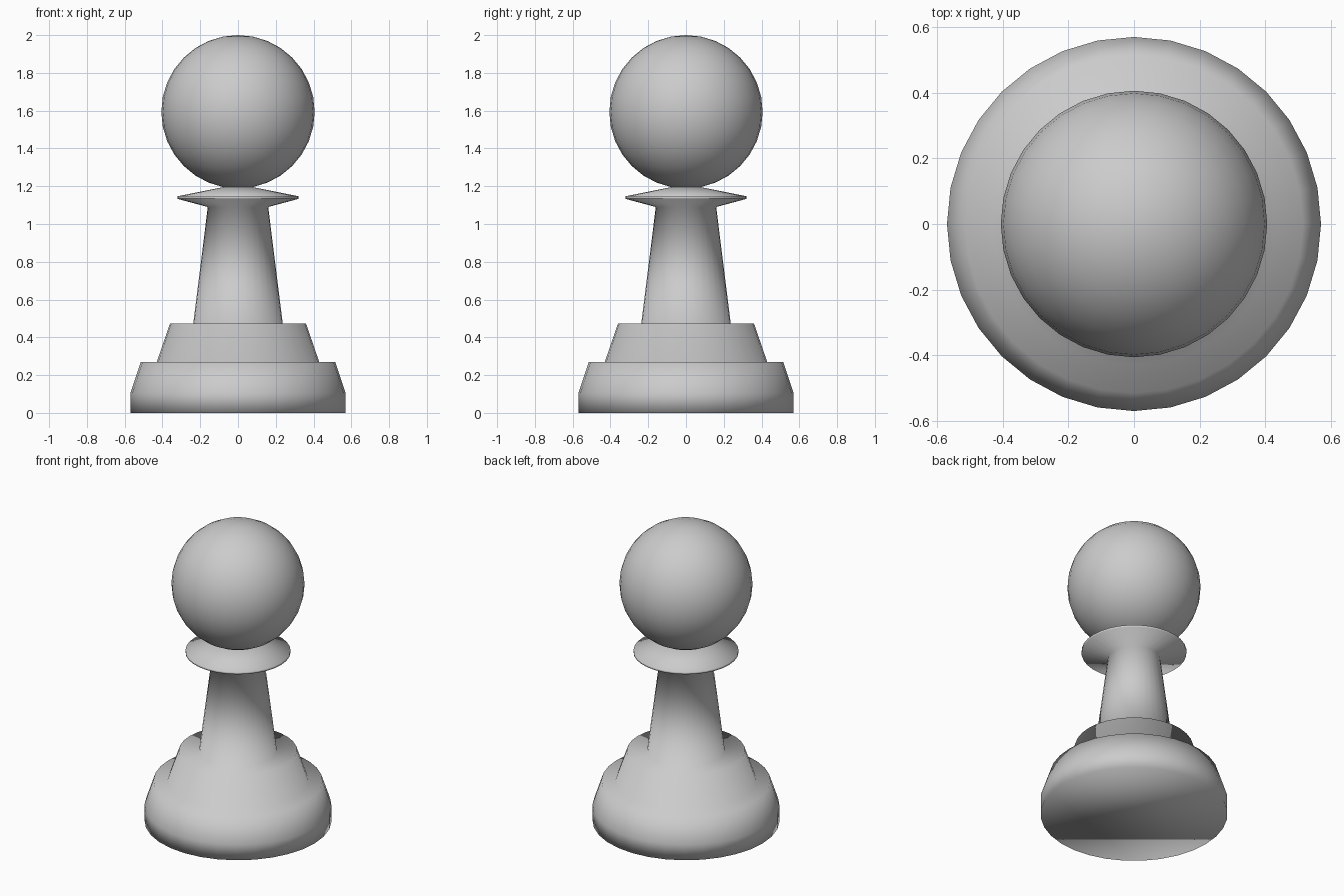
import bpy, bmesh, math

if "Cube" in bpy.data.objects:
    bpy.data.objects.remove(bpy.data.objects["Cube"])

SIDES = 32


def finish(name, bm):
    """Turn a bmesh into a fully smooth-shaded object."""
    bmesh.ops.recalc_face_normals(bm, faces=bm.faces)
    for f in bm.faces:
        f.smooth = True
    mesh = bpy.data.meshes.new(name)
    bm.to_mesh(mesh)
    bm.free()
    obj = bpy.data.objects.new(name, mesh)
    bpy.context.collection.objects.link(obj)
    return obj


def lathe(name, profile):
    """Revolve (radius, height) points around z and cap both ends."""
    bm = bmesh.new()
    rings = []
    for r, z in profile:
        rings.append([bm.verts.new((r * math.cos(2 * math.pi * i / SIDES),
                                    r * math.sin(2 * math.pi * i / SIDES), z))
                      for i in range(SIDES)])
    for a, b in zip(rings, rings[1:]):
        for i in range(SIDES):
            j = (i + 1) % SIDES
            bm.faces.new((a[i], a[j], b[j], b[i]))
    bm.faces.new(rings[0][::-1])
    bm.faces.new(rings[-1])
    return finish(name, bm)


# Stepped base, tapering stem and thin collar in one turned piece
lathe("turned_body", [
    (0.57, 0.0), (0.57, 0.105), (0.515, 0.27),    # foot
    (0.43, 0.27), (0.36, 0.473),                  # second step
    (0.237, 0.473), (0.16, 1.09),                 # stem
    (0.32, 1.133), (0.32, 1.147), (0.08, 1.195),  # collar
])

# Ball on top
bm = bmesh.new()
bmesh.ops.create_uvsphere(bm, u_segments=SIDES, v_segments=16, radius=0.406)
bmesh.ops.translate(bm, verts=bm.verts, vec=(0, 0, 1.594))
finish("ball_head", bm)
